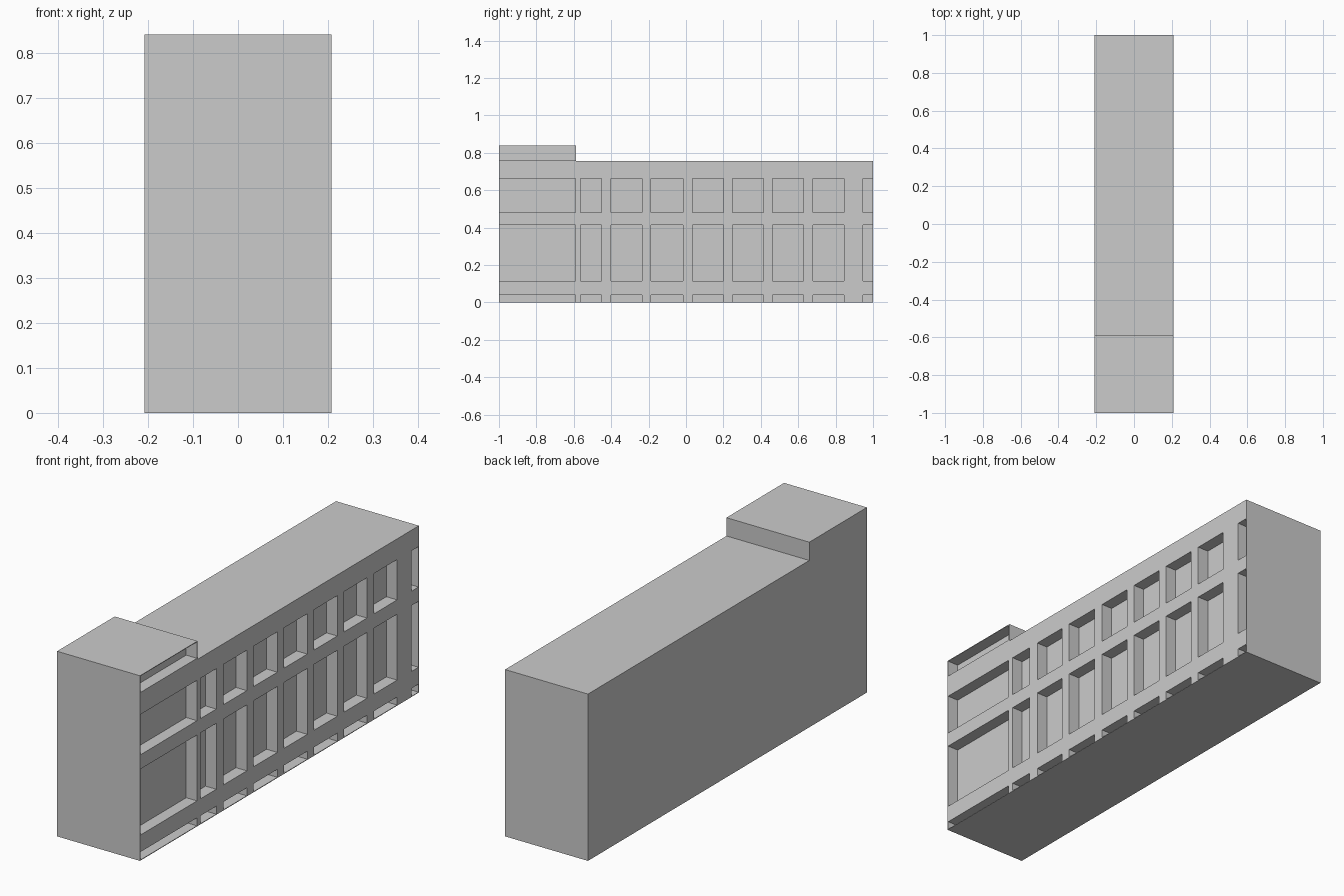
import bpy, bmesh

if "Cube" in bpy.data.objects:
    bpy.data.objects.remove(bpy.data.objects["Cube"])

HALF_W, DEPTH, SKIN = 0.208, 0.054, 0.003
STEP_Y, ROOF, TOWER = -0.587, 0.757, 0.84


def add_object(name, bm):
    bmesh.ops.recalc_face_normals(bm, faces=bm.faces)
    mesh = bpy.data.meshes.new(name)
    bm.to_mesh(mesh)
    bm.free()
    obj = bpy.data.objects.new(name, mesh)
    bpy.context.collection.objects.link(obj)
    return obj


# Stepped side profile extruded across the building's width
profile = [(-1, 0), (1, 0), (1, ROOF), (STEP_Y, ROOF), (STEP_Y, TOWER), (-1, TOWER)]
bm = bmesh.new()
face = bm.faces.new([bm.verts.new((-HALF_W, y, z)) for y, z in profile])
extruded = bmesh.ops.extrude_face_region(bm, geom=[face])["geom"]
bmesh.ops.translate(bm, vec=(2 * HALF_W, 0, 0),
                    verts=[v for v in extruded if isinstance(v, bmesh.types.BMVert)])
building = add_object("building_block", bm)

# Facade recesses: bays along y, storeys along z
bays = [(-1 + SKIN, -0.591), (-0.565, -0.453), (-0.40, -0.234), (-0.186, -0.015),
        (0.034, 0.20), (0.248, 0.415), (0.463, 0.628), (0.678, 0.844), (0.946, 1 - SKIN)]
storeys = [(SKIN, 0.039), (0.116, 0.415), (0.48, 0.663)]
recesses = [(bay, storey) for bay in bays for storey in storeys]
recesses.append((bays[0], (0.763, TOWER - SKIN)))

bm = bmesh.new()
for (y0, y1), (z0, z1) in recesses:
    verts = bmesh.ops.create_cube(bm, size=1)["verts"]
    bmesh.ops.scale(bm, vec=(2 * DEPTH, y1 - y0, z1 - z0), verts=verts)
    bmesh.ops.translate(bm, vec=(HALF_W, (y0 + y1) / 2, (z0 + z1) / 2), verts=verts)
cutter = add_object("window_recess_cutter", bm)
cutter.hide_render = True
cutter.hide_viewport = False
cutter.display_type = 'WIRE'

# Cut the recesses into the right-hand facade and bake the result
cut = building.modifiers.new("window_recesses", 'BOOLEAN')
cut.operation = 'DIFFERENCE'
cut.solver = 'EXACT'
cut.object = cutter
bpy.context.view_layer.objects.active = building
bpy.ops.object.modifier_apply(modifier=cut.name)
bpy.data.objects.remove(cutter)
